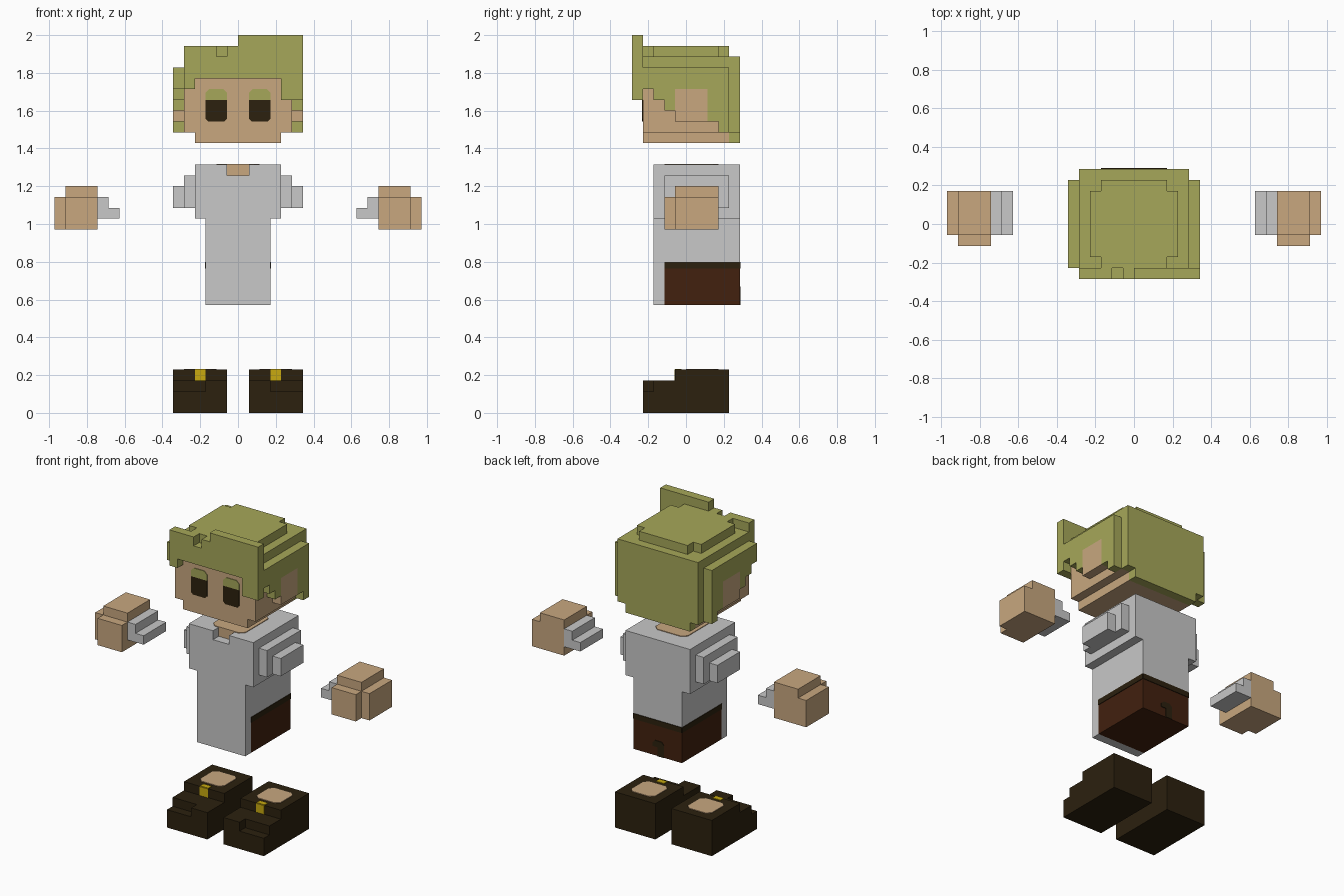
import bpy, bmesh
from mathutils import Vector

if "Cube" in bpy.data.objects:
    bpy.data.objects.remove(bpy.data.objects["Cube"])

U = 2 / 35  # one block of the block grid

COLOURS = {
    "skin": (0.578, 0.386, 0.212),
    "olive_hair": (0.381, 0.386, 0.100),
    "light_grey": (0.578, 0.578, 0.578),
    "brown": (0.054, 0.015, 0.0045),
    "dark_brown": (0.025, 0.015, 0.0045),
    "yellow": (0.578, 0.402, 0.005),
}
MATS = {}
for cname, rgb in COLOURS.items():
    MATS[cname] = bpy.data.materials.new(cname)
    MATS[cname].diffuse_color = (*rgb, 1)

cells = {}  # block position -> (part, colour)


def fill(part, colour, x0, x1, y0, y1, z0, z1, mirror=False):
    """Fill a box of blocks; part=None clears it."""
    spans = [(x0, x1)] + ([(-x1, -x0)] if mirror else [])
    for i, (a, b) in enumerate(spans):
        name = part
        if mirror and part:
            name = part.replace("SIDE", ("right", "left")[i])
        for x in range(a, b):
            for y in range(y0, y1):
                for z in range(z0, z1):
                    if part is None:
                        cells.pop((x, y, z), None)
                    else:
                        cells[x, y, z] = (name, colour)


def finish(name, bm, colours):
    me = bpy.data.meshes.new(name)
    bm.to_mesh(me)
    bm.free()
    for c in colours:
        me.materials.append(MATS[c])
    bpy.context.collection.objects.link(bpy.data.objects.new(name, me))


def plate(name, colour, axis, sign, level, a0, a1, b0, b1, low=0, high=0):
    """Thin painted plate with optional cut lower and upper corners."""
    pts = []
    for a, b, ch, along_b_first in ((a0, b0, low, True), (a1, b0, low, False),
                                    (a1, b1, high, True), (a0, b1, high, False)):
        da = ch if a == a0 else -ch
        db = ch if b == b0 else -ch
        pair = [(a, b + db), (a + da, b)] if along_b_first else [(a + da, b), (a, b + db)]
        pts += pair if ch else [(a, b)]
    bm = bmesh.new()
    vs = []
    for a, b in pts:
        p = [a, b]
        p.insert(axis, level)
        vs.append(bm.verts.new(Vector(p) * U))
    face = bm.faces.new(vs)
    ext = bmesh.ops.extrude_face_region(bm, geom=[face])
    move = Vector((0, 0, 0))
    move[axis] = sign * 0.004
    bmesh.ops.translate(bm, vec=move,
                        verts=[v for v in ext["geom"] if isinstance(v, bmesh.types.BMVert)])
    bmesh.ops.recalc_face_normals(bm, faces=bm.faces[:])
    finish(name, bm, [colour])


# Head
fill("head", "skin", -5, 5, -4, 4, 26, 31)
fill("head", "skin", -4, 4, -4, 4, 25, 26)

# Hair: crown, stepped top, back
fill("hair", "olive_hair", -5, 5, -4, 5, 31, 33)
fill("hair", "olive_hair", -4, 4, -3, 3, 33, 34)
fill("hair", "olive_hair", -3, 3, -4, 4, 33, 34)
fill("hair", "olive_hair", -5, 5, 4, 5, 26, 33)
fill("hair", "olive_hair", -4, 4, 4, 5, 25, 26)
# Hair: stepped sides
for y0, y1, z0 in ((-4, -3, 30), (-3, -2, 29), (-2, -1, 28), (-1, 3, 27), (3, 4, 26)):
    fill("hair", "olive_hair", 5, 6, y0, y1, z0, 32, mirror=True)
# Hair: fringe with notch and raised tuft
fill("hair", "olive_hair", -5, 6, -5, -4, 31, 34)
fill("hair", "olive_hair", -5, -4, -5, -4, 30, 31)
fill("hair", "olive_hair", 4, 6, -5, -4, 29, 31)
fill("hair", "olive_hair", 0, 6, -5, -4, 34, 35)
fill(None, None, -2, -1, -5, -4, 33, 34)
# Ears
fill("SIDE_ear", "skin", 5, 6, -1, 2, 27, 30, mirror=True)

# Shirt with stepped shoulders and neck opening
fill("shirt", "light_grey", -4, 4, -3, 5, 18, 23)
fill("shirt", "light_grey", -3, 3, -3, 5, 10, 18)
fill("shirt", "light_grey", 4, 5, -2, 4, 19, 22, mirror=True)
fill("shirt", "light_grey", 5, 6, -1, 3, 19, 21, mirror=True)
fill(None, None, -1, 1, -3, -2, 22, 23)
fill("neck", "skin", -1, 1, -2, -1, 22, 23)
# Trousers
fill("trousers", "brown", -3, 3, -2, 5, 10, 14)

# Floating hands with stepped cuffs
fill("SIDE_hand", "skin", 13, 16, -1, 3, 17, 21, mirror=True)
fill("SIDE_hand", "skin", 13, 16, -2, -1, 17, 20, mirror=True)
fill("SIDE_hand", "skin", 16, 17, -1, 3, 17, 20, mirror=True)
fill("SIDE_cuff", "light_grey", 12, 13, -1, 3, 18, 20, mirror=True)
fill("SIDE_cuff", "light_grey", 11, 12, -1, 3, 18, 19, mirror=True)

# Boots with cut outer toe
fill("SIDE_boot", "dark_brown", 1, 6, -4, 4, 0, 3, mirror=True)
fill("SIDE_boot", "dark_brown", 1, 6, -1, 4, 3, 4, mirror=True)
fill(None, None, 3, 6, -4, -3, 2, 3, mirror=True)

# Turn the blocks into one clean shell per part
for part in sorted({p for p, c in cells.values()}):
    bm = bmesh.new()
    verts = {}
    colour = ""
    for pos, (p, c) in cells.items():
        if p != part:
            continue
        colour = c
        for axis in range(3):
            for side in (0, 1):
                near = list(pos)
                near[axis] += 2 * side - 1
                if tuple(near) in cells:
                    continue
                quad = []
                for da, db in ((0, 0), (1, 0), (1, 1), (0, 1)):
                    k = list(pos)
                    k[axis] += side
                    k[(axis + 1) % 3] += da
                    k[(axis + 2) % 3] += db
                    k = tuple(k)
                    if k not in verts:
                        verts[k] = bm.verts.new(Vector(k) * U)
                    quad.append(verts[k])
                bm.faces.new(quad if side else quad[::-1])
    bmesh.ops.dissolve_limit(bm, angle_limit=0.01, verts=bm.verts[:], edges=bm.edges[:])
    finish(part, bm, [colour])

# Eyes and brows, boot buckles, boot openings, side belt
for side, s in (("right", 1), ("left", -1)):
    def span(a, b):
        return (a, b) if s > 0 else (-b, -a)
    plate(side + "_eye", "dark_brown", 1, -1, -4, *span(1, 3), 27, 29, low=0.25)
    plate(side + "_brow", "olive_hair", 1, -1, -4, *span(1, 3), 29, 30, high=0.35)
    plate(side + "_buckle", "yellow", 1, -1, -1, *span(3, 4), 3, 4)
    plate(side + "_buckle_top", "yellow", 2, 1, 4, *span(3, 4), -1, -0.4)
    plate(side + "_boot_opening", "skin", 2, 1, 4, *span(2, 5), 0, 3, 0.45, 0.45)
    plate(side + "_belt", "dark_brown", 0, s, 3 * s, -2, 5, 13.4, 14)

# Back belt, trouser seam and neck patch
plate("back_belt", "dark_brown", 1, 1, 5, -3, 3, 13.4, 14)
plate("back_seam", "dark_brown", 1, 1, 5, -0.8, 0.6, 11, 11.7, high=0.3)
plate("back_seam_leg", "dark_brown", 1, 1, 5, -0.8, 0, 10, 11)
plate("neck_patch", "skin", 2, 1, 23, -2, 2, -2, 3, 0.5, 0.5)

for m in bpy.data.materials:
    if m.users and not m.is_grease_pencil:
        m.use_nodes = True
        m.node_tree.nodes["Principled BSDF"].inputs["Base Color"].default_value = m.diffuse_color
